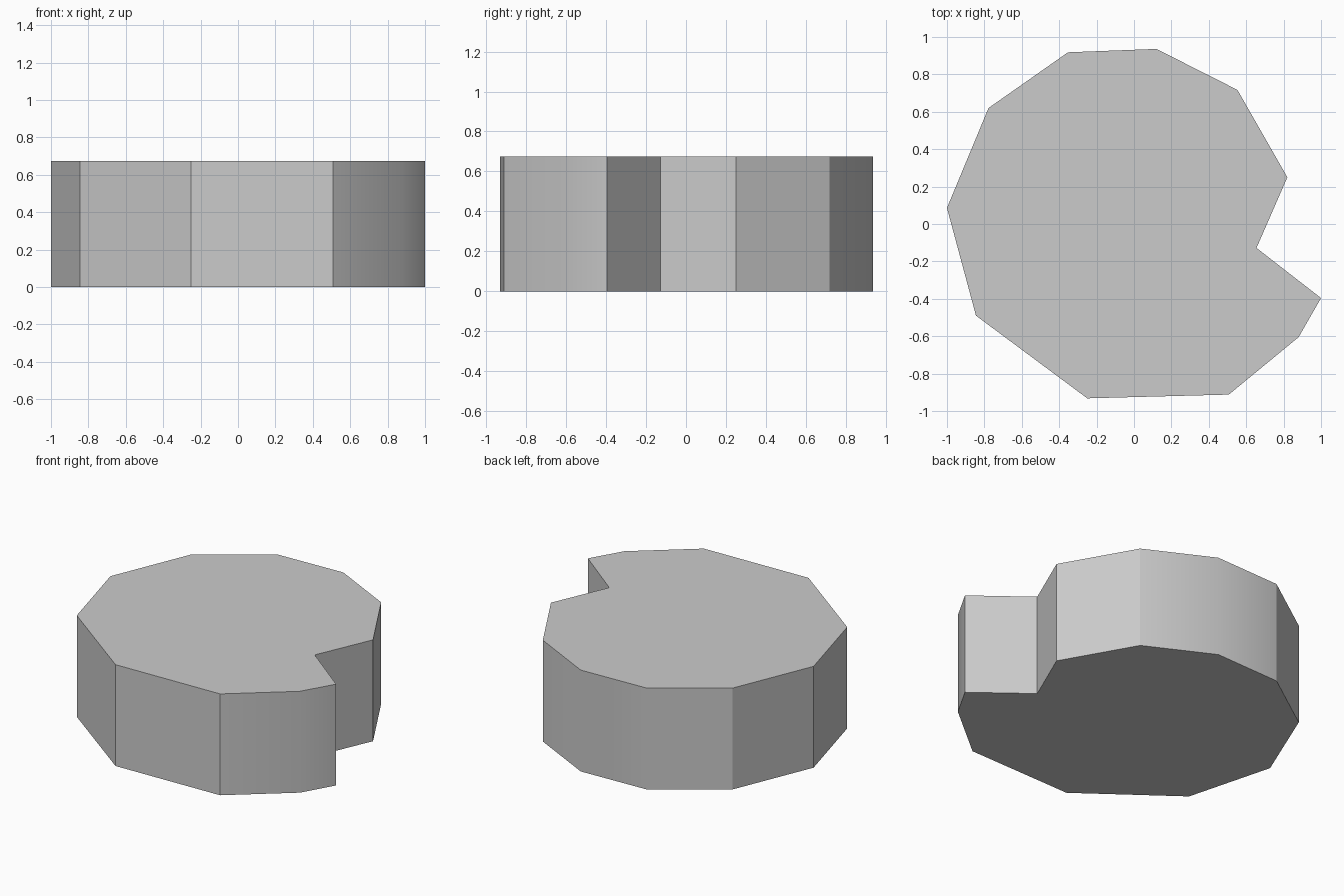
import bpy, bmesh, math

if "Cube" in bpy.data.objects:
    bpy.data.objects.remove(bpy.data.objects["Cube"])

# Notched disc outline, seen from above
HEIGHT = 0.675
outline = [(-1.0, 0.086), (-0.845, -0.49), (-0.25, -0.932), (0.507, -0.912),
           (0.88, -0.605), (1.0, -0.396), (0.655, -0.128), (0.82, 0.25),
           (0.553, 0.717), (0.12, 0.936), (-0.353, 0.918), (-0.778, 0.62)]

# Extrude the outline into a solid slab
bm = bmesh.new()
base = bm.faces.new([bm.verts.new((x, y, 0)) for x, y in outline])
extruded = bmesh.ops.extrude_face_region(bm, geom=[base], use_keep_orig=True)
top = [v for v in extruded["geom"] if isinstance(v, bmesh.types.BMVert)]
bmesh.ops.translate(bm, verts=top, vec=(0, 0, HEIGHT))
bmesh.ops.recalc_face_normals(bm, faces=bm.faces)

mesh = bpy.data.meshes.new("notched_disc")
bm.to_mesh(mesh)
bm.free()
disc = bpy.data.objects.new("notched_disc", mesh)
bpy.context.collection.objects.link(disc)

# Blend the shallow side corners, keep the others crisp
bpy.context.view_layer.objects.active = disc
disc.select_set(True)
bpy.ops.object.shade_smooth_by_angle(angle=math.radians(30))
